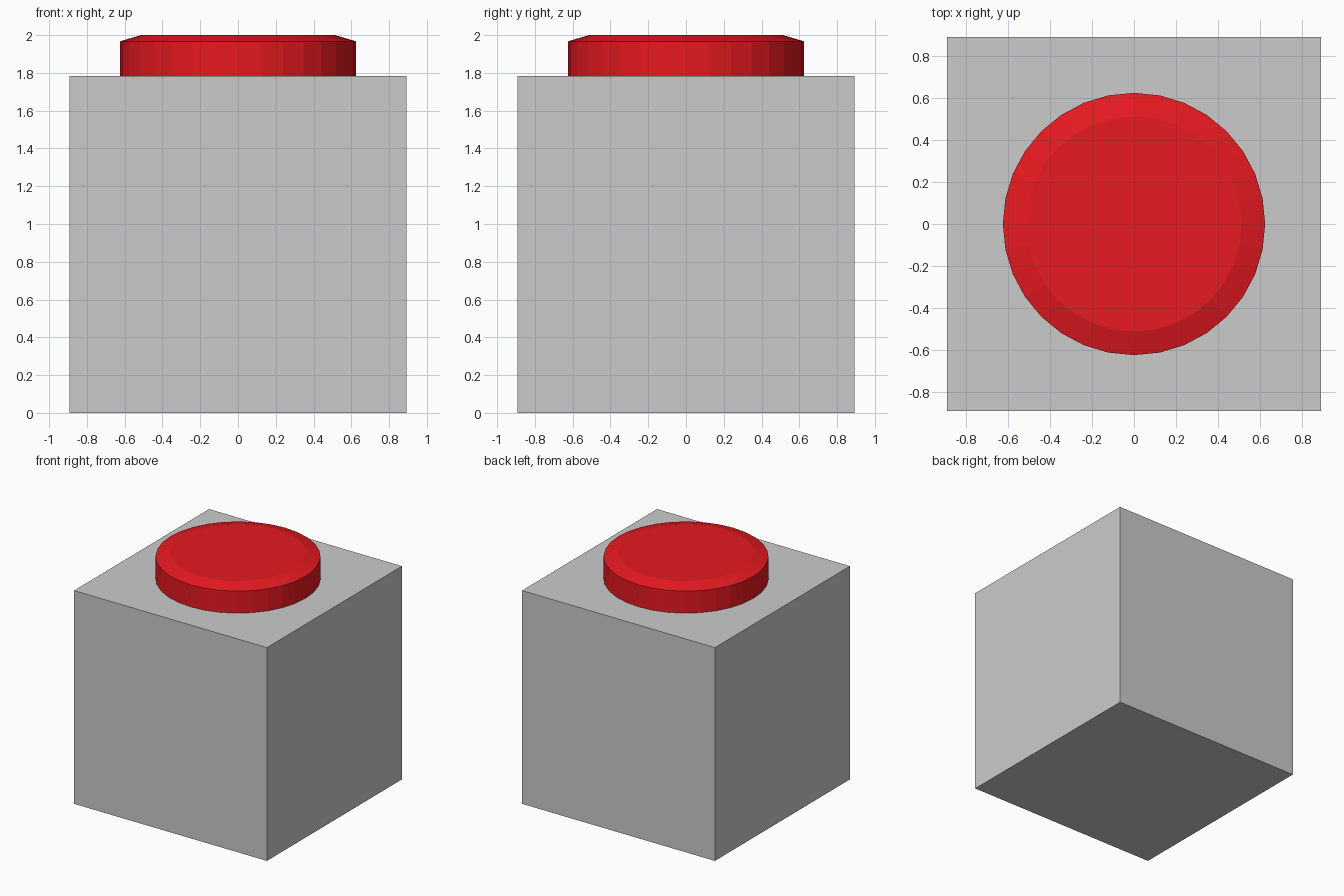
import bpy
import bmesh
from math import cos, sin, tau

if "Cube" in bpy.data.objects:
    bpy.data.objects.remove(bpy.data.objects["Cube"])

SIZE = 1.783      # edge length of the cube housing
SIDES = 32        # facets around the button

# Housing: plain cube standing on the ground plane
bpy.ops.mesh.primitive_cube_add(size=SIZE, location=(0, 0, SIZE / 2))
bpy.context.object.name = "housing"

# Button: low cylinder with a shallow chamfer, as stacked rings
profile = [(0.625, SIZE), (0.625, 1.967), (0.513, 2.0)]
bm = bmesh.new()
rings = [[bm.verts.new((r * cos(tau * i / SIDES), r * sin(tau * i / SIDES), z))
          for i in range(SIDES)] for r, z in profile]
for low, high in zip(rings, rings[1:]):
    for i in range(SIDES):
        j = (i + 1) % SIDES
        bm.faces.new((low[i], low[j], high[j], high[i]))
bm.faces.new(rings[-1])
bm.faces.new(rings[0][::-1])
mesh = bpy.data.meshes.new("button")
bm.to_mesh(mesh)
bm.free()
button = bpy.data.objects.new("button", mesh)
bpy.context.collection.objects.link(button)

# Red button colour
red = bpy.data.materials.new("red")
red.diffuse_color = (0.8, 0.01, 0.015, 1)
red.use_nodes = True
red.node_tree.nodes["Principled BSDF"].inputs["Base Color"].default_value = red.diffuse_color
mesh.materials.append(red)
